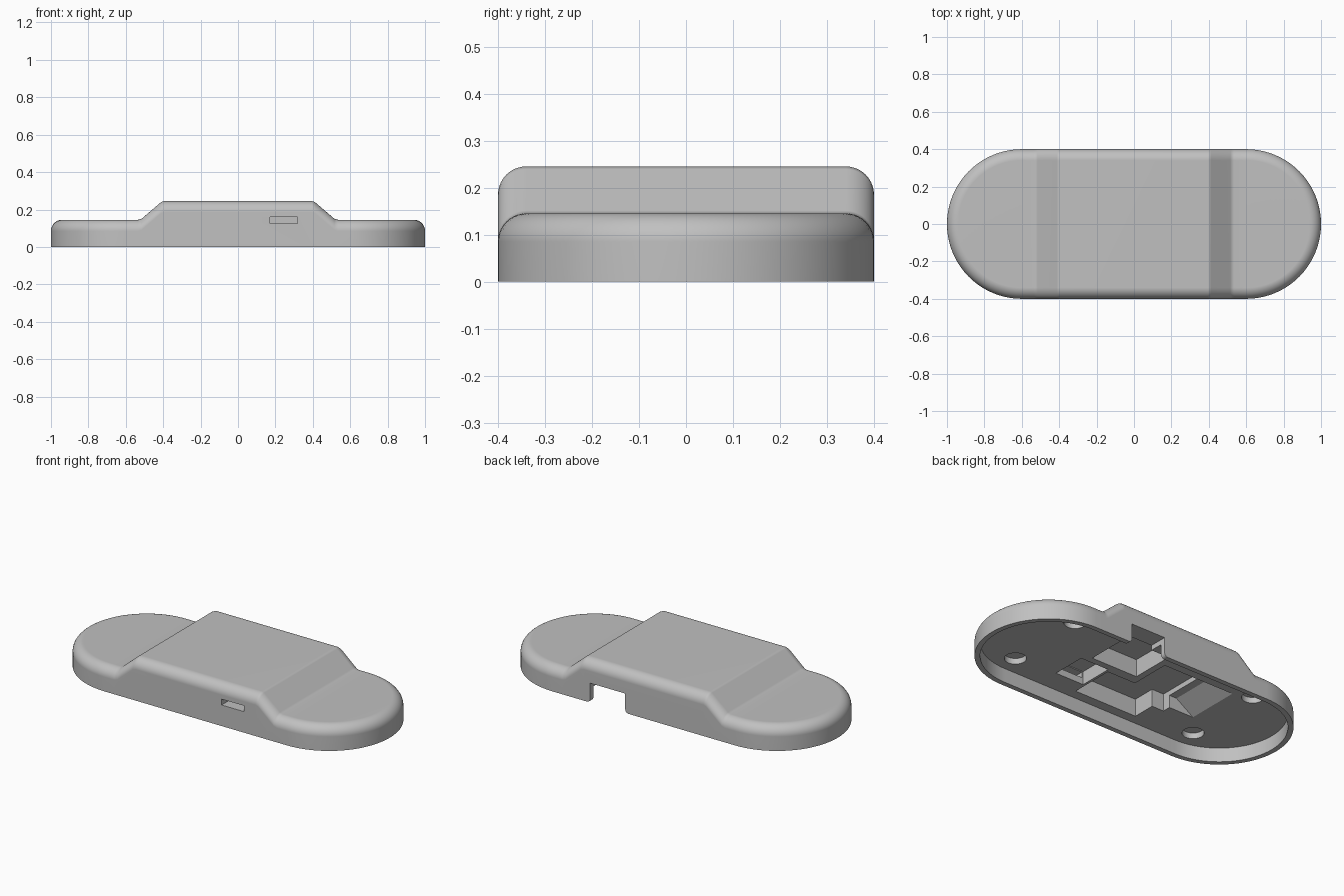
import bpy, bmesh
from math import sin, cos, pi, radians

cube = bpy.data.objects.get("Cube")
if cube:
    bpy.data.objects.remove(cube, do_unlink=True)

grey = bpy.data.materials.new("light grey plastic")
grey.use_nodes = True
colour = (0.53, 0.53, 0.53, 1)
grey.diffuse_color = colour
grey.node_tree.nodes["Principled BSDF"].inputs["Base Color"].default_value = colour

HALF, RADIUS, FILLET = 0.6, 0.4, 0.06      # straight half length, end radius, edge rounding
LOW, HIGH, FLOOR, ROOF = 0.145, 0.245, 0.085, 0.19
BELOW = -0.1
RAMP = [(0.395, HIGH), (0.412, 0.239), (0.515, 0.151), (0.535, LOW)]


def add_object(name, bm):
    bmesh.ops.recalc_face_normals(bm, faces=bm.faces)
    mesh = bpy.data.meshes.new(name)
    bm.to_mesh(mesh)
    bm.free()
    mesh.materials.append(grey)
    obj = bpy.data.objects.new(name, mesh)
    bpy.context.collection.objects.link(obj)
    return obj


def half_outline(radius, steps=20):
    """Front half of the rounded-end outline, from left tip to right tip, with its height."""
    end = [(HALF + radius * cos(a), -radius * sin(a), LOW)
           for a in (i * pi / 2 / steps for i in range(steps + 1))]
    right = [(x, -radius, z) for x, z in RAMP] + end[::-1]
    return [(-x, y, z) for x, y, z in right[::-1]] + right


def build_shell():
    bm = bmesh.new()
    angles = [i * pi / 20 for i in range(11)]
    levels = [(RADIUS, None)] + [(RADIUS - FILLET * (1 - cos(a)), FILLET * (sin(a) - 1))
                                 for a in angles]
    rings = []
    for radius, drop in levels:
        front = half_outline(radius)
        ring = front + [(x, -y, z) for x, y, z in front[-2:0:-1]]
        rings.append([bm.verts.new((x, y, 0 if drop is None else z + drop))
                      for x, y, z in ring])
    n = len(rings[0])
    for a, b in zip(rings, rings[1:]):
        for i in range(n):
            j = (i + 1) % n
            bm.faces.new((a[i], a[j], b[j], b[i]))
    bm.faces.new(rings[0][::-1])
    # top skin runs in strips from front to back
    top = rings[-1]
    for i in range(n // 2):
        strip = [top[i], top[i + 1], top[n - i - 1], top[(n - i) % n]]
        bm.faces.new(list(dict.fromkeys(strip)))
    return add_object("case_shell", bm)


def prism(name, points, axis, lo, hi):
    """Extrude a profile along y (points are x, z) or z (points are x, y)."""
    place = (lambda p, d: (p[0], d, p[1])) if axis == "y" else (lambda p, d: (p[0], p[1], d))
    bm = bmesh.new()
    a = [bm.verts.new(place(p, lo)) for p in points]
    b = [bm.verts.new(place(p, hi)) for p in points]
    bm.faces.new(a)
    bm.faces.new(b[::-1])
    for i in range(len(a)):
        j = (i + 1) % len(a)
        bm.faces.new((a[i], a[j], b[j], b[i]))
    obj = add_object(name, bm)
    obj.hide_render = True
    return obj


def box(name, x0, x1, y0, y1, z0, z1):
    return prism(name, [(x0, y0), (x1, y0), (x1, y1), (x0, y1)], "z", z0, z1)


shell = build_shell()

# Open underside
inner = half_outline(RADIUS - 0.03)
outline = [(x, y) for x, y, _ in inner] + [(x, -y) for x, y, _ in inner[-2:0:-1]]
cutters = [prism("underside_recess", outline, "z", BELOW, FLOOR)]

# Round pockets near the ends
for sx in (-1, 1):
    for sy in (-1, 1):
        circle = [(sx * 0.625 + 0.06 * cos(a), sy * 0.25 + 0.06 * sin(a))
                  for a in (i * pi / 16 for i in range(32))]
        cutters.append(prism("round_pocket", circle, "z", BELOW, 0.12))

# Compartments under the raised middle
ramp = [(-0.515, 0.02), (-0.515, FLOOR), (-0.4, 0.16), (-0.34, 0.16), (-0.34, 0.02)]
cutters += [
    prism("ramp_pocket", ramp, "y", -0.12, 0.21),
    box("main_pocket", -0.35, -0.04, -0.17, 0.21, BELOW, ROOF),
    box("front_pocket", -0.27, 0.15, -0.31, -0.04, BELOW, ROOF),
    box("square_pocket", 0.0, 0.31, 0.02, 0.29, BELOW, ROOF),
    box("port_pocket", 0.165, 0.355, -0.23, -0.02, BELOW, 0.165),
    box("port_slot", 0.172, 0.318, -0.5, -0.2, 0.125, 0.16),
]

# Cable notch through the back wall, flared at its lower corners
r, x0, x1 = 0.022, 0.12, 0.35
right = [(x1 + r - r * sin(a), r - r * cos(a)) for a in (i * pi / 12 for i in range(7))]
left = [(x0 + x1 - x, z) for x, z in right[::-1]]
notch = [(x1 + r, BELOW)] + right + [(x1, 0.115), (x0, 0.115)] + left + [(x0 - r, BELOW)]
cutters.append(prism("cable_notch", notch, "y", 0.27, 0.5))

bpy.context.view_layer.objects.active = shell
for cutter in cutters:
    mod = shell.modifiers.new(cutter.name, "BOOLEAN")
    mod.operation = "DIFFERENCE"
    mod.solver = "EXACT"
    mod.object = cutter
    bpy.ops.object.modifier_apply(modifier=mod.name)
    bpy.data.objects.remove(cutter, do_unlink=True)

# Smooth rounding with crisp cut edges
bpy.ops.object.select_all(action="DESELECT")
shell.select_set(True)
bpy.ops.object.shade_smooth_by_angle(angle=radians(25))
weighted = shell.modifiers.new("even_shading", "WEIGHTED_NORMAL")
weighted.keep_sharp = True
